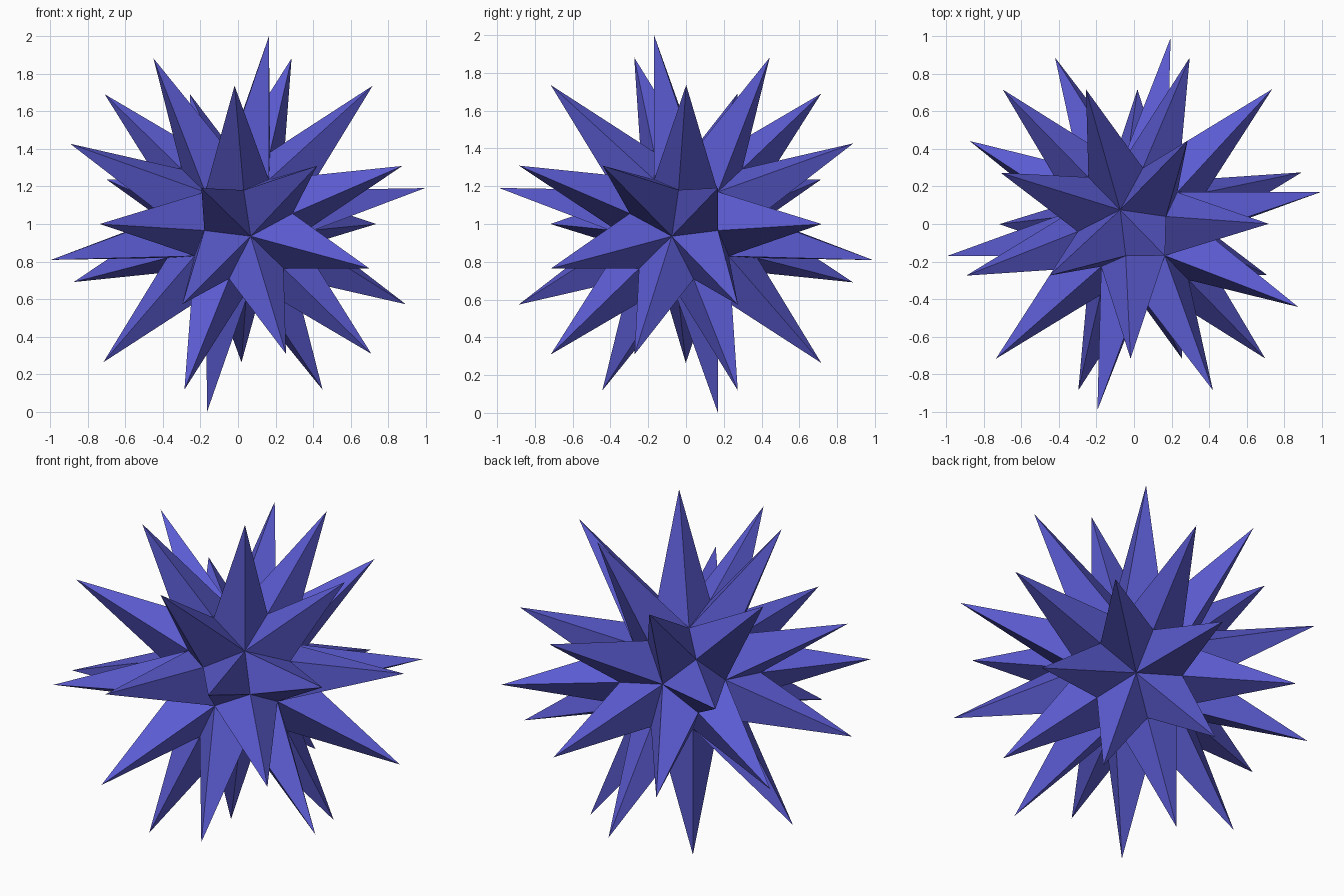
import bpy, bmesh
from math import radians
from itertools import combinations, product
from mathutils import Vector, Euler

cube = bpy.data.objects.get("Cube")
if cube:
    bpy.data.objects.remove(cube, do_unlink=True)

PHI = (1 + 5 ** 0.5) / 2
TIP_R, FIVE_R, THREE_R = 1.0275, 0.333, 0.42   # spike tips, five-way and three-way valleys


def cyclic(a, b, c):
    """All sign changes and cyclic shifts of one point, as unit directions."""
    pts = set()
    for s in product((1, -1), repeat=3):
        p = [0.0 if k == 0 else k * f for k, f in zip((a, b, c), s)]
        for i in range(3):
            pts.add(tuple(p[i:] + p[:i]))
    return [Vector(p).normalized() for p in sorted(pts)]


fives = cyclic(0, 1, PHI)                             # icosahedron corners
threes = cyclic(1, 1, 1) + cyclic(0, PHI, 1 / PHI)    # dodecahedron corners

# Valley vertices
turn = Euler((radians(13.28), 0, radians(44.3))).to_matrix()
centre = Vector((0, 0, 1))
bm = bmesh.new()
v5 = [bm.verts.new(turn @ d * FIVE_R + centre) for d in fives]
v3 = [bm.verts.new(turn @ d * THREE_R + centre) for d in threes]

# One four-sided spike over each pair of neighbouring five-way valleys
for i, j in combinations(range(12), 2):
    if fives[i].dot(fives[j]) < 0.4:
        continue
    axis = (fives[i] + fives[j]).normalized()
    tip = bm.verts.new(turn @ axis * TIP_R + centre)
    sides = sorted(range(20), key=lambda k: -axis.dot(threes[k]))[:2]
    for a, b in product((i, j), sides):
        face = bm.faces.new((tip, v5[a], v3[b]))
        face.normal_update()
        if face.normal.dot(face.calc_center_median() - centre) < 0:
            face.normal_flip()

bmesh.ops.recalc_face_normals(bm, faces=bm.faces)
mesh = bpy.data.meshes.new("spiked_star")
bm.to_mesh(mesh)
bm.free()

# Single blue-violet colour
mat = bpy.data.materials.new("blue_violet")
mat.use_nodes = True
colour = (0.105, 0.105, 0.64, 1)
mat.diffuse_color = colour
mat.node_tree.nodes["Principled BSDF"].inputs["Base Color"].default_value = colour
mesh.materials.append(mat)

star = bpy.data.objects.new("spiked_star", mesh)
bpy.context.collection.objects.link(star)
